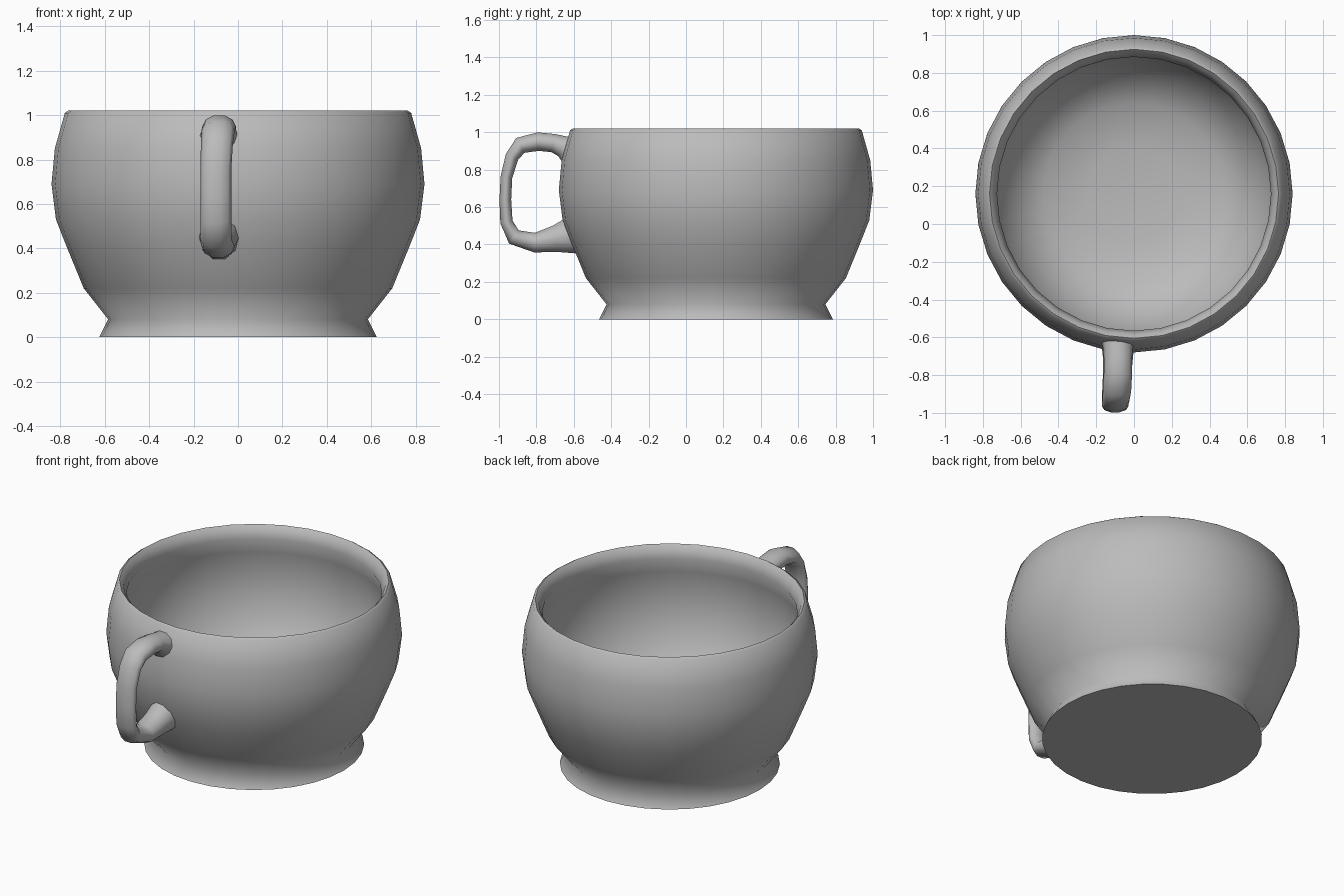
import bpy, bmesh, math
from mathutils import Vector

cube = bpy.data.objects.get("Cube")
if cube:
    bpy.data.objects.remove(cube, do_unlink=True)

# One plain ceramic colour
glaze = bpy.data.materials.new("grey_ceramic")
glaze.use_nodes = True
colour = (0.5, 0.5, 0.5, 1)
glaze.diffuse_color = colour
glaze.node_tree.nodes["Principled BSDF"].inputs["Base Color"].default_value = colour


def finish(bm, name, angle):
    bmesh.ops.remove_doubles(bm, verts=bm.verts, dist=0.0005)
    bmesh.ops.recalc_face_normals(bm, faces=bm.faces)
    mesh = bpy.data.meshes.new(name)
    bm.to_mesh(mesh)
    bm.free()
    mesh.materials.append(glaze)
    obj = bpy.data.objects.new(name, mesh)
    bpy.context.collection.objects.link(obj)
    bpy.ops.object.select_all(action='DESELECT')
    obj.select_set(True)
    bpy.context.view_layer.objects.active = obj
    bpy.ops.object.shade_smooth_by_angle(angle=math.radians(angle))
    return obj


# Cup body: flared foot, round bowl, rolled lip and hollow inside (radius, height)
CUP_Y = 0.16
profile = [(0, 0), (0.625, 0), (0.585, 0.08), (0.695, 0.22), (0.775, 0.415),
           (0.82, 0.53), (0.84, 0.69), (0.825, 0.85), (0.78, 1.01),
           (0.765, 1.02), (0.745, 1.0), (0.725, 0.945), (0.755, 0.85),
           (0.775, 0.69), (0.755, 0.53), (0.71, 0.415), (0.62, 0.26),
           (0.48, 0.17), (0.25, 0.135), (0, 0.13)]
bm = bmesh.new()
verts = [bm.verts.new((0, CUP_Y + r, z)) for r, z in profile]
edges = [bm.edges.new(pair) for pair in zip(verts, verts[1:])]
bmesh.ops.spin(bm, geom=verts + edges, cent=(0, CUP_Y, 0), axis=(0, 0, 1),
               angle=math.tau, steps=32, use_merge=True)
finish(bm, "cup_body", 70)

# Handle: rounded tube along a path (x, y, z, half thickness, half width)
path = [(-0.085, -0.615, 0.90, 0.085, 0.09), (-0.085, -0.66, 0.925, 0.06, 0.078),
        (-0.085, -0.71, 0.942, 0.052, 0.075), (-0.085, -0.79, 0.95, 0.052, 0.075),
        (-0.09, -0.885, 0.93, 0.048, 0.075), (-0.095, -0.93, 0.87, 0.038, 0.072),
        (-0.1, -0.96, 0.76, 0.033, 0.07), (-0.1, -0.966, 0.64, 0.033, 0.07),
        (-0.1, -0.96, 0.52, 0.035, 0.07), (-0.1, -0.92, 0.44, 0.046, 0.07),
        (-0.09, -0.81, 0.41, 0.055, 0.075), (-0.085, -0.7, 0.43, 0.075, 0.08),
        (-0.085, -0.61, 0.45, 0.105, 0.09)]
SIDES = 10
bm = bmesh.new()
rings = []
for i, (x, y, z, thick, wide) in enumerate(path):
    before, after = path[max(i - 1, 0)], path[min(i + 1, len(path) - 1)]
    along = Vector(after[:3]) - Vector(before[:3])
    across = Vector((1, 0, 0))
    out = along.cross(across).normalized()
    rings.append([bm.verts.new(Vector((x, y, z))
                               + across * wide * math.cos(math.tau * k / SIDES)
                               + out * thick * math.sin(math.tau * k / SIDES))
                  for k in range(SIDES)])
for a, b in zip(rings, rings[1:]):
    for k in range(SIDES):
        n = (k + 1) % SIDES
        bm.faces.new((a[k], a[n], b[n], b[k]))
bm.faces.new(rings[0])
bm.faces.new(rings[-1])
finish(bm, "handle", 70)
